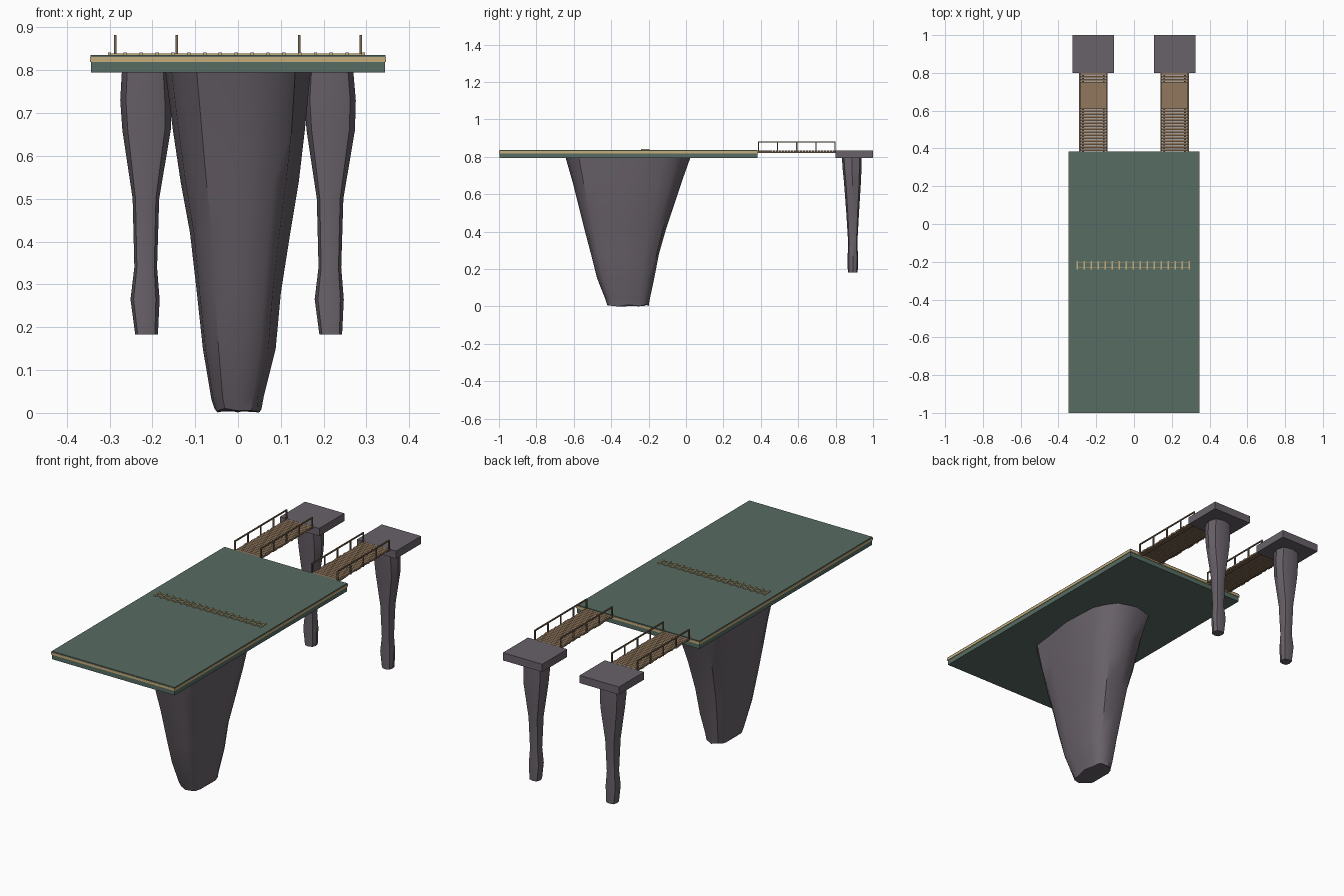
import bpy, bmesh, math, random
from mathutils import Matrix

random.seed(4)
if "Cube" in bpy.data.objects:
    bpy.data.objects.remove(bpy.data.objects["Cube"], do_unlink=True)


def material(name, rgb):
    m = bpy.data.materials.new(name)
    m.use_nodes = True
    m.diffuse_color = (*rgb, 1)
    m.node_tree.nodes["Principled BSDF"].inputs["Base Color"].default_value = (*rgb, 1)
    return m


GREEN = material("muted green", (0.095, 0.15, 0.125))
ROCK = material("purple grey rock", (0.14, 0.12, 0.142))
WOOD = material("plank brown", (0.28, 0.185, 0.11))
POST = material("dark wood", (0.19, 0.135, 0.085))
GOLD = material("pale gold", (0.56, 0.42, 0.2))


def finish(bm, name, mat):
    bmesh.ops.recalc_face_normals(bm, faces=bm.faces)
    mesh = bpy.data.meshes.new(name)
    bm.to_mesh(mesh)
    bm.free()
    mesh.materials.append(mat)
    ob = bpy.data.objects.new(name, mesh)
    bpy.context.collection.objects.link(ob)
    return ob


def add_box(bm, x0, x1, y0, y1, z0, z1):
    m = Matrix.Translation(((x0 + x1) / 2, (y0 + y1) / 2, (z0 + z1) / 2))
    m = m @ Matrix.Diagonal((x1 - x0, y1 - y0, z1 - z0, 1))
    bmesh.ops.create_cube(bm, size=1, matrix=m)


def boxes(name, mat, items):
    bm = bmesh.new()
    for b in items:
        add_box(bm, *b)
    return finish(bm, name, mat)


def rock(name, levels, sides, power, rough, shift=0.0):
    """Loft rounded-rectangle rings; each level is z, x0, x1, y0, y1."""
    bm = bmesh.new()
    rings = []
    # grooves run the full height, so each side keeps its own offset
    groove = [1 - rough * random.random() for _ in range(sides)]
    for z, x0, x1, y0, y1 in levels:
        ring = []
        for i in range(sides):
            a = math.tau * i / sides
            c, s = math.cos(a), math.sin(a)
            k = groove[i] * (1 - rough * 0.4 * random.random())
            if i % (sides // 4) == 0:
                k = 1
            u = math.copysign(abs(c) ** (2 / power), c) * k
            v = math.copysign(abs(s) ** (2 / power), s) * k
            ring.append(bm.verts.new(((x0 + x1) / 2 + u * (x1 - x0) / 2 + shift,
                                      (y0 + y1) / 2 + v * (y1 - y0) / 2,
                                      z + (0.012 * random.random() if z < 0.1 else 0))))
        rings.append(ring)
    for lo, hi in zip(rings, rings[1:]):
        for i in range(sides):
            j = (i + 1) % sides
            bm.faces.new((lo[i], lo[j], hi[j], hi[i]))
    bm.faces.new(rings[-1])
    bm.faces.new(rings[0])
    ob = finish(bm, name, ROCK)
    bpy.ops.object.select_all(action="DESELECT")
    ob.select_set(True)
    bpy.context.view_layer.objects.active = ob
    bpy.ops.object.shade_smooth_by_angle(angle=math.radians(35))
    return ob


# Main deck: green slab with a gold band set between the slab and its top sheet
boxes("deck_slab", GREEN, [(-.343, .343, -.997, .382, .795, .819),
                           (-.344, .344, -.998, .383, .831, .836)])
boxes("deck_trim", GOLD, [(-.346, .346, -1, .385, .819, .831)])

# Flat ladder-like track across the deck
boxes("track_rails", GOLD, [(-.3, .296, y - .002, y + .002, .836, .839)
                            for y in (-.205, -.231)])
boxes("track_sleepers", GOLD, [(x - .004, x + .004, -.241, -.195, .836, .841)
                               for x in (-.3 + .037 * i for i in range(17))])

# Large hanging rock beneath the deck
rock("main_rock", [
    (0, -.055, .055, -.42, -.2),
    (.03, -.062, .06, -.43, -.195),
    (.15, -.082, .088, -.475, -.17),
    (.28, -.096, .1, -.508, -.145),
    (.42, -.112, .122, -.545, -.105),
    (.54, -.134, .142, -.575, -.065),
    (.66, -.152, .156, -.605, -.025),
    (.8, -.17, .17, -.645, .025)], 16, 3.6, .09)

# Two landings, each on a slim rock column and joined to the deck by a bridge
for side, cx in (("right", -.215), ("left", .215)):
    boxes(side + "_landing", ROCK, [(cx - .11, cx + .11, .8, 1, .795, .834)])
    rock(side + "_column", [
        (.183, -.025, .028, .865, .918),
        (.265, -.036, .032, .864, .92),
        (.34, -.027, .026, .867, .916),
        (.5, -.031, .031, .857, .925),
        (.66, -.055, .058, .845, .935),
        (.73, -.06, .06, .838, .938),
        (.8, -.056, .054, .833, .939)], 8, 3.2, .08, cx)

    # Planks of slightly uneven length
    count = 26
    step = .415 / count
    planks = []
    for i in range(count):
        y = .385 + step * i
        e = random.uniform(-.003, .003)
        planks.append((cx - .072 + e, cx + .072 + e, y + .001, y + step - .001, .825, .834))
    boxes(side + "_bridge_planks", WOOD, planks)
    boxes(side + "_bridge_beams", POST, [(cx + d - .004, cx + d + .004, .383, .8, .821, .826)
                                         for d in (-.055, .055)])

    # Handrails on both edges
    rails = []
    for d in (-.072, .072):
        x = cx + d
        rails.append((x - .003, x + .003, .384, .8, .876, .882))
        for i in range(5):
            y = .387 + .1025 * i
            rails.append((x - .003, x + .003, y - .003, y + .003, .825, .88))
    boxes(side + "_bridge_railing", POST, rails)
